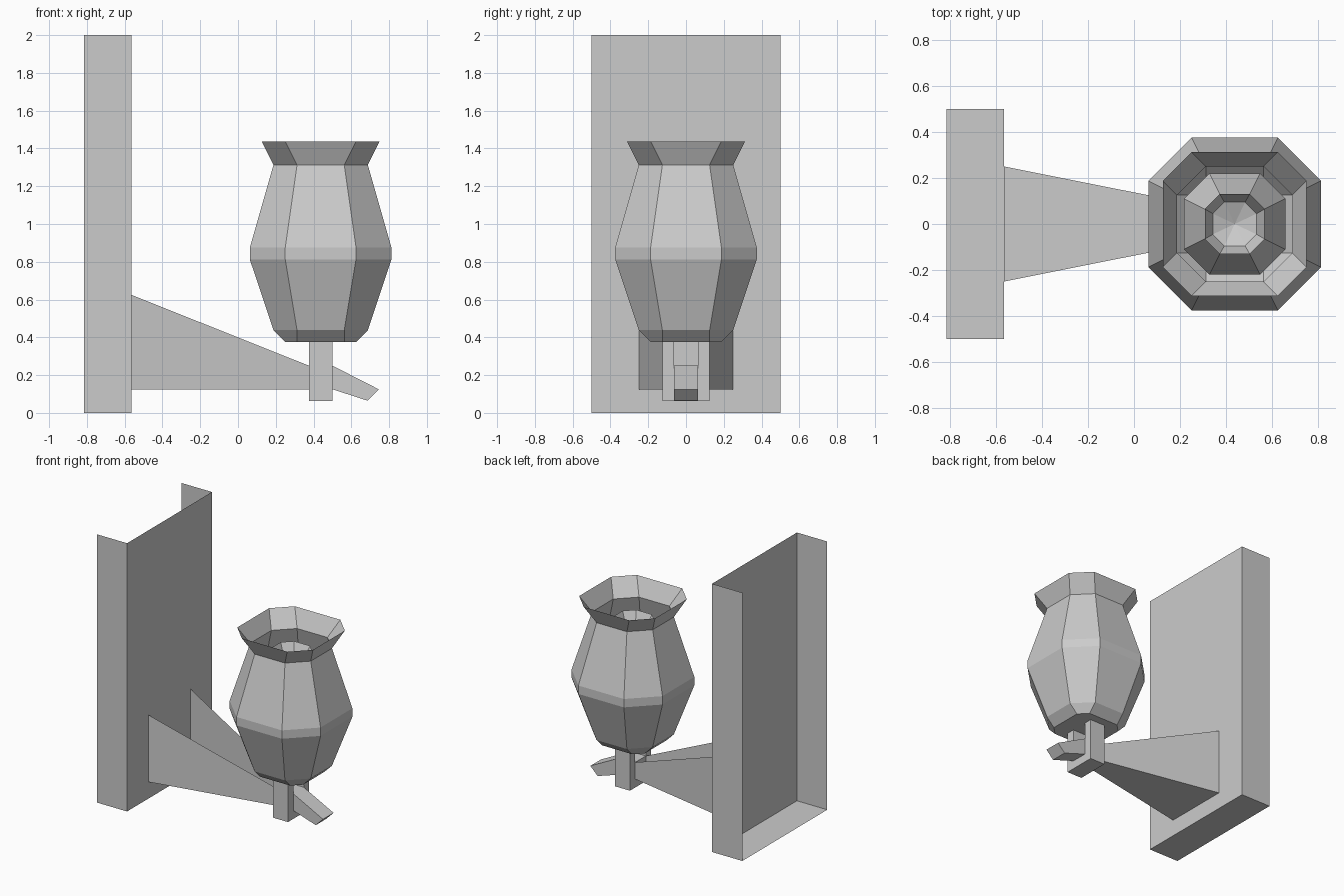
import bpy, bmesh

if "Cube" in bpy.data.objects:
    bpy.data.objects.remove(bpy.data.objects["Cube"])

CX = 0.4375  # lamp axis


def make(name, verts, faces):
    me = bpy.data.meshes.new(name)
    me.from_pydata(verts, [], faces)
    bm = bmesh.new()
    bm.from_mesh(me)
    bmesh.ops.recalc_face_normals(bm, faces=bm.faces)
    bm.to_mesh(me)
    bm.free()
    ob = bpy.data.objects.new(name, me)
    bpy.context.collection.objects.link(ob)
    return ob


def drop_faces(ob, normals):
    # open a shell by deleting the faces that point along the given directions
    bm = bmesh.new()
    bm.from_mesh(ob.data)
    bad = [f for f in bm.faces if any(f.normal.dot(n) > 0.85 for n in normals)]
    bmesh.ops.delete(bm, geom=bad, context='FACES')
    bm.to_mesh(ob.data)
    bm.free()


def extrude_y(name, profile):
    # profile of (x, z, half width in y)
    n = len(profile)
    v = [(x, s * w, z) for s in (-1, 1) for x, z, w in profile]
    f = [tuple(range(n)), tuple(range(2 * n - 1, n - 1, -1))]
    f += [(i, (i + 1) % n, n + (i + 1) % n, n + i) for i in range(n)]
    return make(name, v, f)


def octagon_lathe(name, rings, tip=None):
    # rings of (z, half width, half flat length), bottom closed
    v = []
    for z, a, b in rings:
        for x, y in ((a, -b), (a, b), (b, a), (-b, a),
                     (-a, b), (-a, -b), (-b, -a), (b, -a)):
            v.append((CX + x, y, z))
    f = [tuple(range(7, -1, -1))]
    for k in range(len(rings) - 1):
        for i in range(8):
            j = (i + 1) % 8
            f.append((8 * k + i, 8 * k + j, 8 * k + 8 + j, 8 * k + 8 + i))
    if tip is not None:
        v.append((CX, 0, tip))
        o = 8 * (len(rings) - 1)
        f += [(o + i, o + (i + 1) % 8, len(v) - 1) for i in range(8)]
    return make(name, v, f)


# wall plate, open at the back and top
plate = extrude_y("wall_plate", [(-.815, 0, .5), (-.565, 0, .5),
                                 (-.565, 2, .5), (-.815, 2, .5)])
drop_faces(plate, [(-1, 0, 0), (0, 0, 1)])

# tapered arm, open on top and where it meets the plate
arm = extrude_y("arm", [(-.565, .125, .25), (.375, .125, .0625),
                        (.375, .25, .0625), (-.565, .625, .25)])
drop_faces(arm, [(-1, 0, 0), (0, 0, 1)])

# forked post with an open slot above the arm
post = [(-.125, .0625), (.125, .0625), (.125, .375), (.0625, .375),
        (.0625, .125), (-.0625, .125), (-.0625, .375), (-.125, .375)]
v = [(x, y, z) for x in (.375, .5) for y, z in post]
f = [tuple(range(8)), tuple(range(15, 7, -1))]
f += [(i, (i + 1) % 8, 8 + (i + 1) % 8, 8 + i) for i in range(8)]
make("forked_post", v, f)

# pointed tongue passing through the fork
extrude_y("tongue", [(x, z, .0625) for x, z in (
    (.375, .125), (.5, .125), (.685, .065), (.745, .125), (.5, .25), (.375, .25))])

# outer lamp vessel, open at the rim
octagon_lathe("lamp_vessel", [
    (.375, .1875, .125), (.4375, .25, .125), (.8125, .375, .1875),
    (.875, .375, .1875), (1.3125, .25, .125), (1.4375, .3125, .1875)])

# smaller vessel nested inside
octagon_lathe("inner_vessel", [
    (.44, .14, .07), (.82, .22, .11), (.9, .22, .11), (1.2, .10, .05),
    (1.28, .13, .065), (1.2, .095, .045)], tip=1.16)
